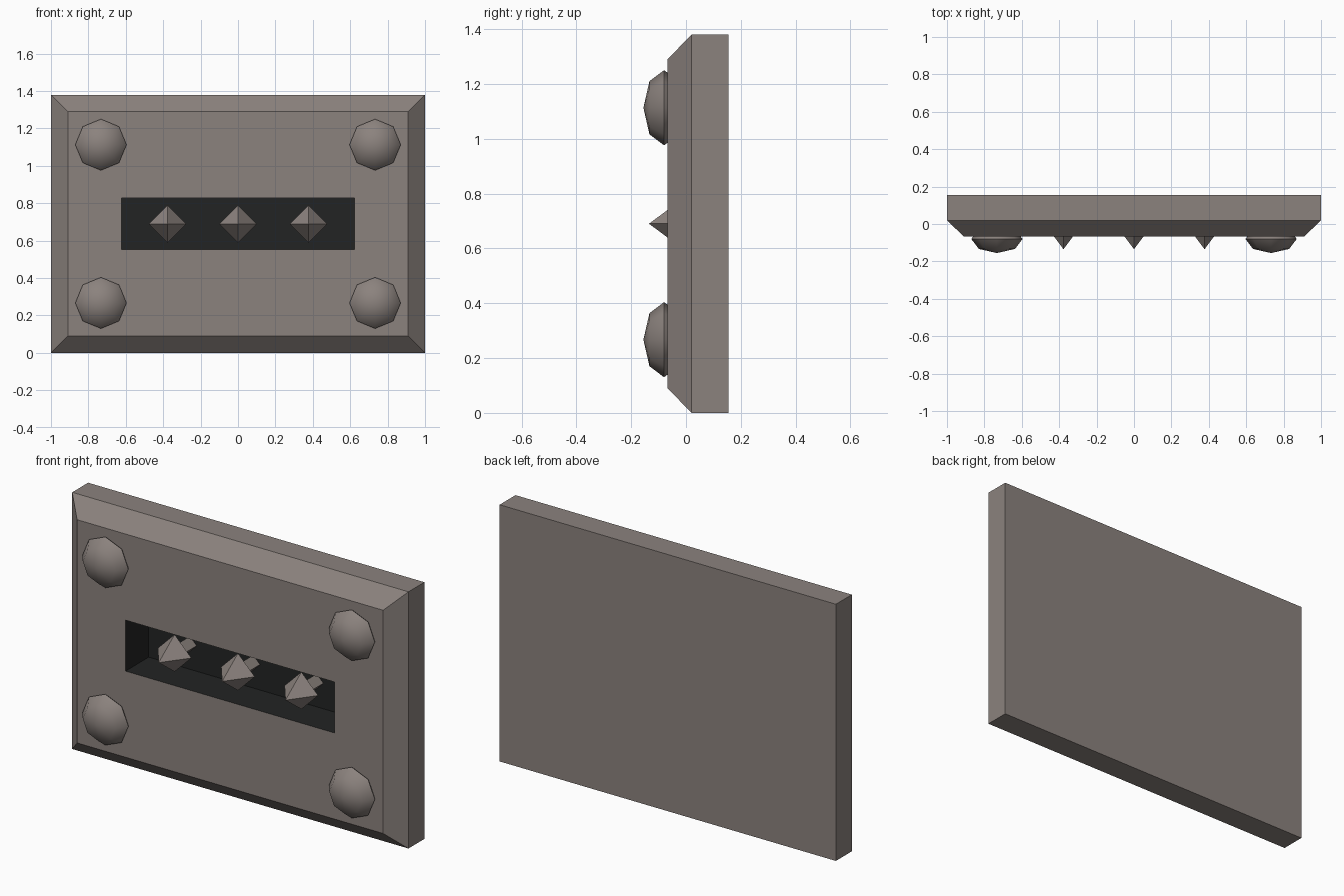
import bpy, bmesh, math
from mathutils import Matrix, Vector

cube = bpy.data.objects.get("Cube")
if cube:
    bpy.data.objects.remove(cube, do_unlink=True)


def material(name, colour):
    mat = bpy.data.materials.new(name)
    mat.use_nodes = True
    mat.diffuse_color = (*colour, 1)
    mat.node_tree.nodes["Principled BSDF"].inputs["Base Color"].default_value = (*colour, 1)
    return mat


stone = material("warm grey stone", (0.26, 0.225, 0.208))
dark = material("slot black", (0.016, 0.017, 0.017))
MID = 0.69  # height of the plate's centre


def make_object(name, bm, *mats):
    bmesh.ops.recalc_face_normals(bm, faces=bm.faces)
    mesh = bpy.data.meshes.new(name)
    bm.to_mesh(mesh)
    bm.free()
    for mat in mats:
        mesh.materials.append(mat)
    obj = bpy.data.objects.new(name, mesh)
    bpy.context.collection.objects.link(obj)
    return obj


def loft(bm, rings):
    """Join equal rings of points with quads and cap both ends."""
    loops = [[bm.verts.new(p) for p in ring] for ring in rings]
    for a, b in zip(loops, loops[1:]):
        for i in range(len(a)):
            j = (i + 1) % len(a)
            bm.faces.new((a[i], a[j], b[j], b[i]))
    bm.faces.new(loops[0])
    bm.faces.new(loops[-1])


def rectangle(hx, hz, y):
    return [(sx * hx, y, MID + sz * hz) for sx, sz in ((-1, -1), (1, -1), (1, 1), (-1, 1))]


# Bevelled plate with a deep slot sunk into its front
bm = bmesh.new()
loft(bm, [rectangle(1, MID, 0.155), rectangle(1, MID, 0.02),
          rectangle(0.91, 0.6, -0.067), rectangle(0.622, 0.137, -0.067),
          rectangle(0.622, 0.137, 0.13)])
for face in bm.faces:
    if all(abs(v.co.x) < 0.7 for v in face.verts):
        face.material_index = 1
make_object("plate", bm, stone, dark)

# Domed rivets in the four corners
for side, sx in (("right", -1), ("left", 1)):
    for level, sz in (("lower", -1), ("upper", 1)):
        bm = bmesh.new()
        bmesh.ops.create_uvsphere(bm, u_segments=8, v_segments=4, radius=0.137)
        bmesh.ops.transform(bm, verts=bm.verts, matrix=(
            Matrix.Translation((sx * 0.733, -0.08, MID + sz * 0.423))
            @ Matrix.Diagonal((1, 0.55, 1, 1)) @ Matrix.Rotation(math.pi / 2, 4, "X")))
        rivet = make_object(f"{level}_{side}_rivet", bm, stone)
        bpy.ops.object.select_all(action="DESELECT")
        rivet.select_set(True)
        bpy.context.view_layer.objects.active = rivet
        bpy.ops.object.shade_smooth_by_angle(angle=math.radians(50))


# Pointed spikes on thin diamond shafts inside the slot
def diamond(x, r, y):
    return [Vector((x, y, MID)) + Vector(d) * r
            for d in ((1, 0, 0), (0, 0, 1), (-1, 0, 0), (0, 0, -1))]


for name, x in (("right", -0.377), ("middle", 0), ("left", 0.377)):
    bm = bmesh.new()
    loft(bm, [diamond(x, 0.04, 0.13), diamond(x, 0.04, 0.0),
              diamond(x, 0.1, 0.0), diamond(x, 0, -0.135)])
    bmesh.ops.remove_doubles(bm, verts=bm.verts, dist=0.0001)
    make_object(f"{name}_spike", bm, stone)
